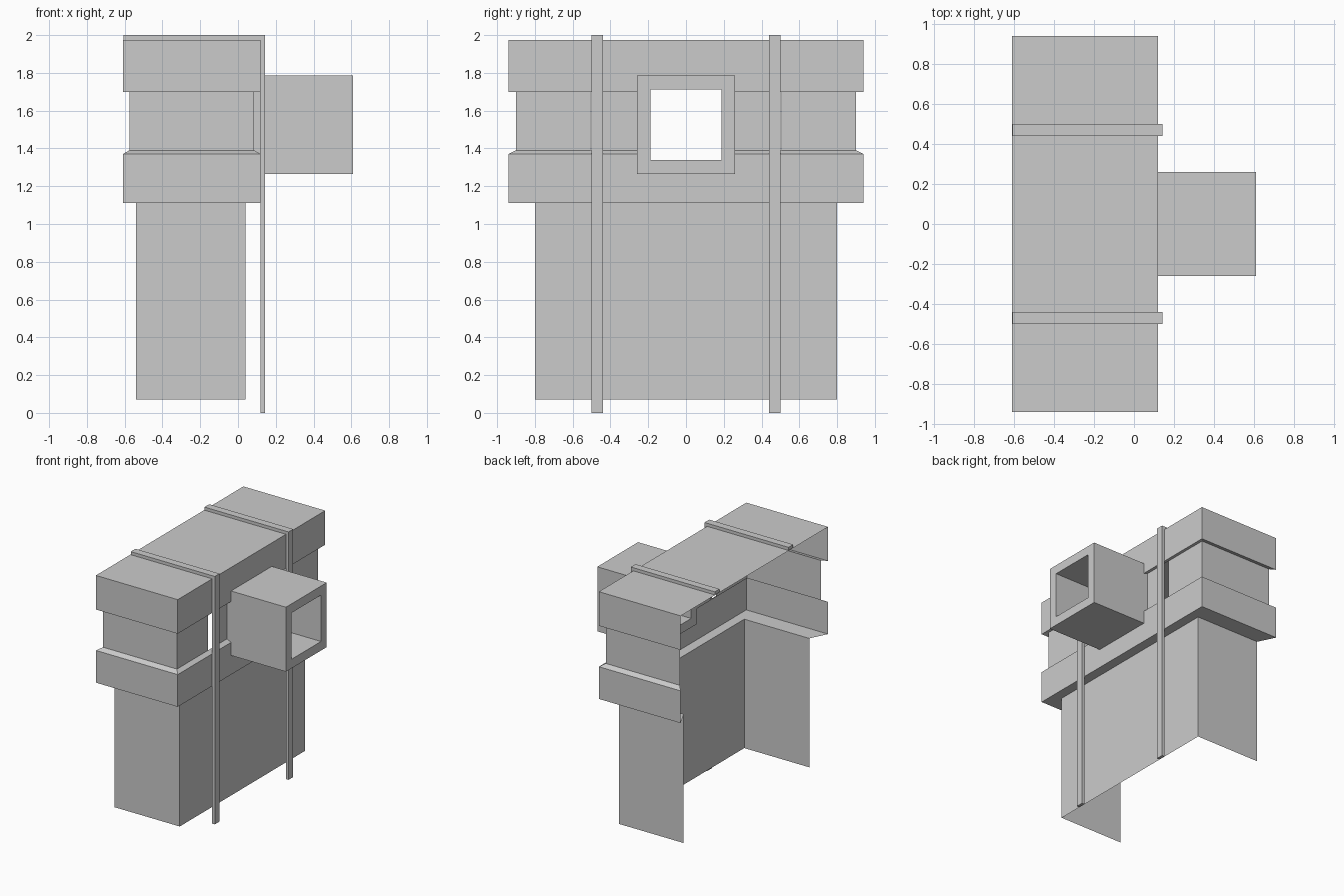
import bpy, bmesh

cube = bpy.data.objects.get("Cube")
if cube:
    bpy.data.objects.remove(cube, do_unlink=True)

# One plain grey for everything
grey = bpy.data.materials.new("plain_grey")
grey.use_nodes = True
COLOUR = (0.6, 0.6, 0.6, 1)
grey.diffuse_color = COLOUR
grey.node_tree.nodes["Principled BSDF"].inputs["Base Color"].default_value = COLOUR


def finish(name, bm):
    mesh = bpy.data.meshes.new(name)
    bmesh.ops.recalc_face_normals(bm, faces=bm.faces[:])
    bm.to_mesh(mesh)
    bm.free()
    mesh.materials.append(grey)
    obj = bpy.data.objects.new(name, mesh)
    bpy.context.collection.objects.link(obj)
    return obj


def box(name, lo, hi):
    bm = bmesh.new()
    bmesh.ops.create_cube(bm, size=1)
    for v in bm.verts:
        v.co = [(a + b) / 2 + c * (b - a) for a, b, c in zip(lo, hi, v.co)]
    return finish(name, bm)


STRAP_IN, STRAP_OUT = 0.44, 0.505   # strap edges along y
HOLE, TUBE = 0.187, 0.26            # half widths of the square tube
TUBE_Z = 1.525
NECK_X, TUBE_END = 0.085, 0.61

# Shell, open at the bottom and along -x: (back x, face x, half width, z)
lower = (-0.54, 0.04, 0.80)
band = (-0.61, 0.12, 0.94)
neck = (-0.575, NECK_X, 0.90)
levels = [lower + (0.07,), lower + (1.11,), band + (1.11,),
          band + (TUBE_Z - HOLE,), band + (1.37,), neck + (1.39,),
          neck + (1.71,), band + (1.70,), band + (TUBE_Z + HOLE,), band + (1.975,)]
NECK_ROW = 5
HOLE_ROWS = range(3, 8)
SLOT_COLS, HOLE_COL = (2, 6), 4

bm = bmesh.new()
rows = []
for back, face, half, z in levels:
    stops = [-half, -STRAP_OUT, -STRAP_IN, -HOLE, HOLE, STRAP_IN, STRAP_OUT, half]
    path = [(back, -half)] + [(face, y) for y in stops] + [(back, half)]
    rows.append([bm.verts.new((x, y, z)) for x, y in path])
for r, (a, b) in enumerate(zip(rows, rows[1:])):
    for c in range(len(a) - 1):
        slot = r == NECK_ROW and c in SLOT_COLS
        opening = r in HOLE_ROWS and c == HOLE_COL
        if not slot and not opening:
            bm.faces.new((a[c], a[c + 1], b[c + 1], b[c]))
bm.faces.new(rows[-1])
finish("wall_shell", bm)

# Square tube running through the shell face
bm = bmesh.new()
rings = []
for x, half in ((NECK_X, TUBE), (TUBE_END, TUBE), (TUBE_END, HOLE), (NECK_X, HOLE)):
    rings.append([bm.verts.new((x, sy * half, TUBE_Z + sz * half))
                  for sy, sz in ((-1, -1), (1, -1), (1, 1), (-1, 1))])
for a, b in zip(rings, rings[1:] + rings[:1]):
    for i in range(4):
        j = (i + 1) % 4
        bm.faces.new((a[i], a[j], b[j], b[i]))
finish("square_tube", bm)

# Two straps, each going over the top and down the face
for side, s in (("left", 1), ("right", -1)):
    y0, y1 = sorted((s * STRAP_IN, s * (STRAP_OUT - 0.005)))
    box(side + "_strap_upright", (0.12, y0, 0), (0.143, y1, 2))
    box(side + "_strap_top", (-0.607, y0, 1.975), (0.12, y1, 2))
